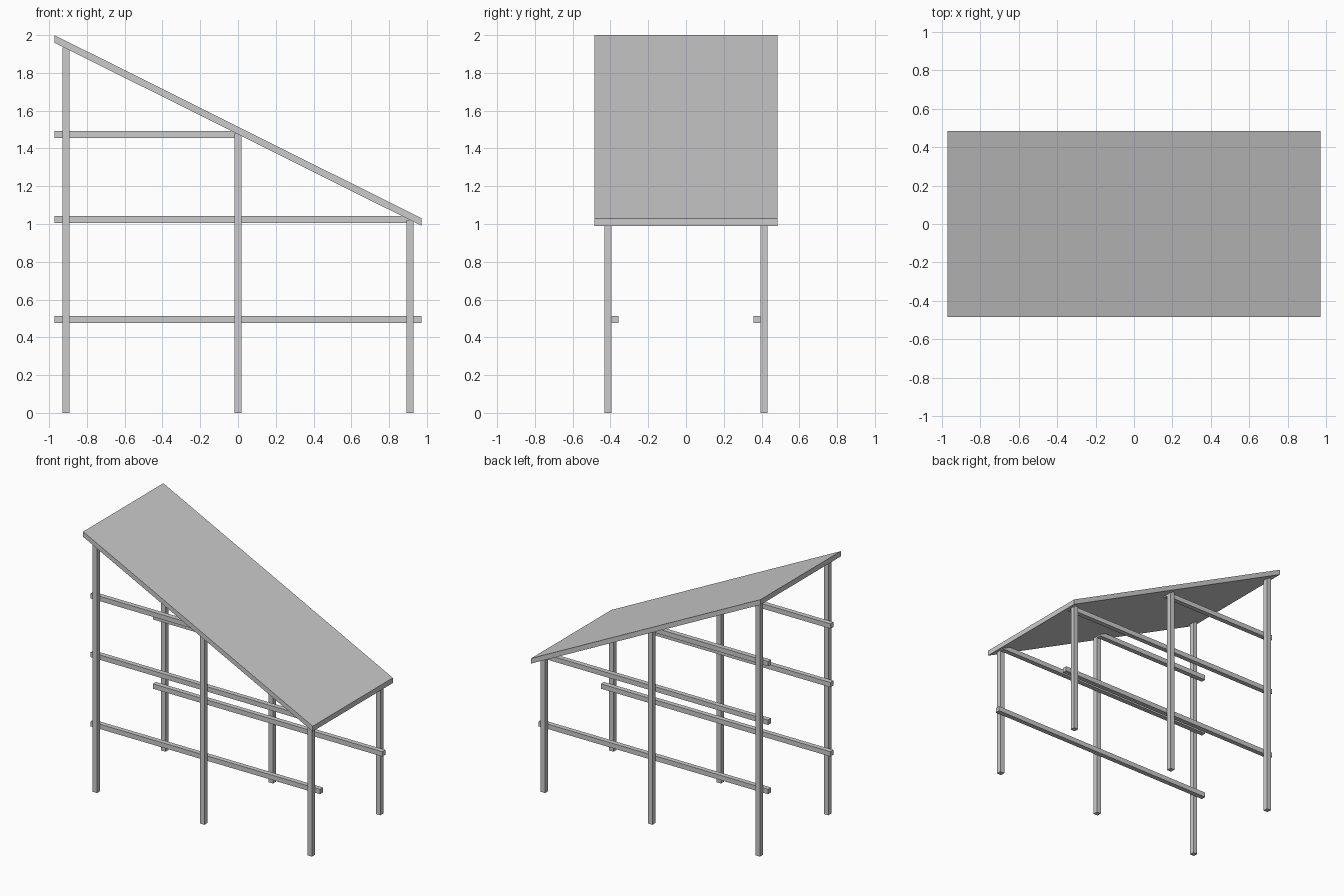
import bpy

if "Cube" in bpy.data.objects:
    bpy.data.objects.remove(bpy.data.objects["Cube"])

W = 0.037      # timber width
L = 0.972      # half length of the roof


def box(name, x0, x1, y0, y1, z0, z1, drop=0.0):
    """Box between two corners; drop lowers the +x end to make a slope."""
    v = [(x, y, z - (drop if x == x1 else 0.0))
         for x in (x0, x1) for y in (y0, y1) for z in (z0, z1)]
    f = [(0, 1, 3, 2), (4, 6, 7, 5), (0, 4, 5, 1),
         (2, 3, 7, 6), (0, 2, 6, 4), (1, 5, 7, 3)]
    me = bpy.data.meshes.new(name)
    me.from_pydata(v, [], f)
    ob = bpy.data.objects.new(name, me)
    bpy.context.collection.objects.link(ob)
    return ob


# Sloping roof panel
box("roof_panel", -L, L, -0.485, 0.485, 1.96, 2.0, drop=0.97)

post_y = 0.414
rail_y = post_y - W    # rails sit on the inner faces of the posts

for side, s in (("front", -1), ("back", 1)):
    # Posts, tall to short
    for label, x, top in (("tall", -0.91, 1.935), ("middle", 0, 1.48), ("short", 0.91, 1.02)):
        y = s * post_y
        box(f"{side}_{label}_post", x - W / 2, x + W / 2,
            y - W / 2, y + W / 2, 0, top)
    # Horizontal rails, ending at the roof slope
    for label, end, z in (("lower", L, 0.494), ("middle", 0.93, 1.024), ("upper", 0.018, 1.473)):
        y = s * rail_y
        box(f"{side}_{label}_rail", -L, end,
            y - W / 2, y + W / 2, z - W / 2, z + W / 2)
